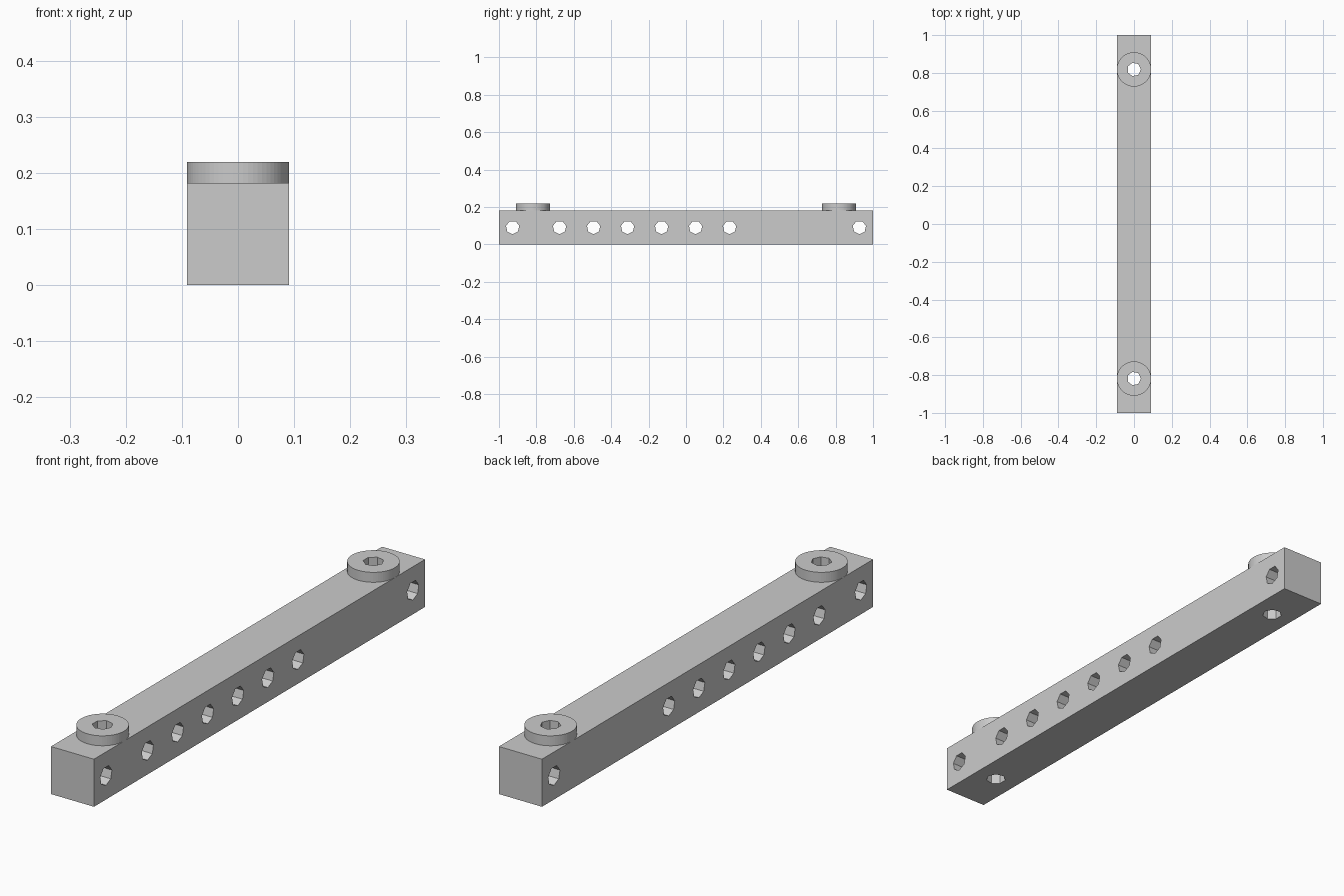
import bpy
import bmesh
import math
from mathutils import Matrix

if "Cube" in bpy.data.objects:
    bpy.data.objects.remove(bpy.data.objects["Cube"], do_unlink=True)

UNIT = 2 / 11            # bar width, also the hole pitch
HALF = UNIT / 2
HOLE_R = UNIT * 0.2
HOLE_SIDES = 7
COLLAR_H = 0.038
COLLAR_Y = UNIT * 4.5

grey = bpy.data.materials.new("plain grey")
grey.use_nodes = True
colour = (0.6, 0.6, 0.6, 1)
grey.diffuse_color = colour
grey.node_tree.nodes["Principled BSDF"].inputs["Base Color"].default_value = colour


def finish(name, bm):
    mesh = bpy.data.meshes.new(name)
    bm.to_mesh(mesh)
    bm.free()
    mesh.materials.append(grey)
    obj = bpy.data.objects.new(name, mesh)
    bpy.context.collection.objects.link(obj)
    return obj


def add_cylinder(bm, radius, depth, sides, centre, turn=Matrix()):
    bmesh.ops.create_cone(bm, cap_ends=True, segments=sides, radius1=radius,
                          radius2=radius, depth=depth,
                          matrix=Matrix.Translation(centre) @ turn)


def cut(obj, cutter):
    mod = obj.modifiers.new("holes", "BOOLEAN")
    mod.operation = "DIFFERENCE"
    mod.solver = "EXACT"
    mod.use_self = True
    mod.object = cutter
    cutter.hide_render = True
    cutter.hide_set(True)


# Square bar
bm = bmesh.new()
bmesh.ops.create_cube(bm, size=1, matrix=Matrix.Translation((0, 0, HALF))
                      @ Matrix.Diagonal((UNIT, 2, UNIT, 1)))
bar = finish("bar", bm)

# Cross holes: one near each end and a row of six
bm = bmesh.new()
across = Matrix.Rotation(math.pi / 2, 4, "Y") @ Matrix.Rotation(-math.pi / 2, 4, "Z")
for y in [-0.927, 0.927] + [-0.676 + i * UNIT for i in range(6)]:
    add_cylinder(bm, HOLE_R, UNIT * 2, HOLE_SIDES, (0, y, HALF), across)
cut(bar, finish("cross_hole_cutter", bm))

# Vertical holes through bar and collars
bm = bmesh.new()
upright = Matrix.Rotation(-math.pi / 2, 4, "Z")
for y in (-COLLAR_Y, COLLAR_Y):
    add_cylinder(bm, HOLE_R, UNIT * 4, HOLE_SIDES, (0, y, HALF), upright)
bolt_cutter = finish("bolt_hole_cutter", bm)
cut(bar, bolt_cutter)

# Round collars on top near each end
for name, y in (("front_collar", -COLLAR_Y), ("back_collar", COLLAR_Y)):
    bm = bmesh.new()
    add_cylinder(bm, HALF, COLLAR_H, 64, (0, y, UNIT + COLLAR_H / 2))
    cut(finish(name, bm), bolt_cutter)
